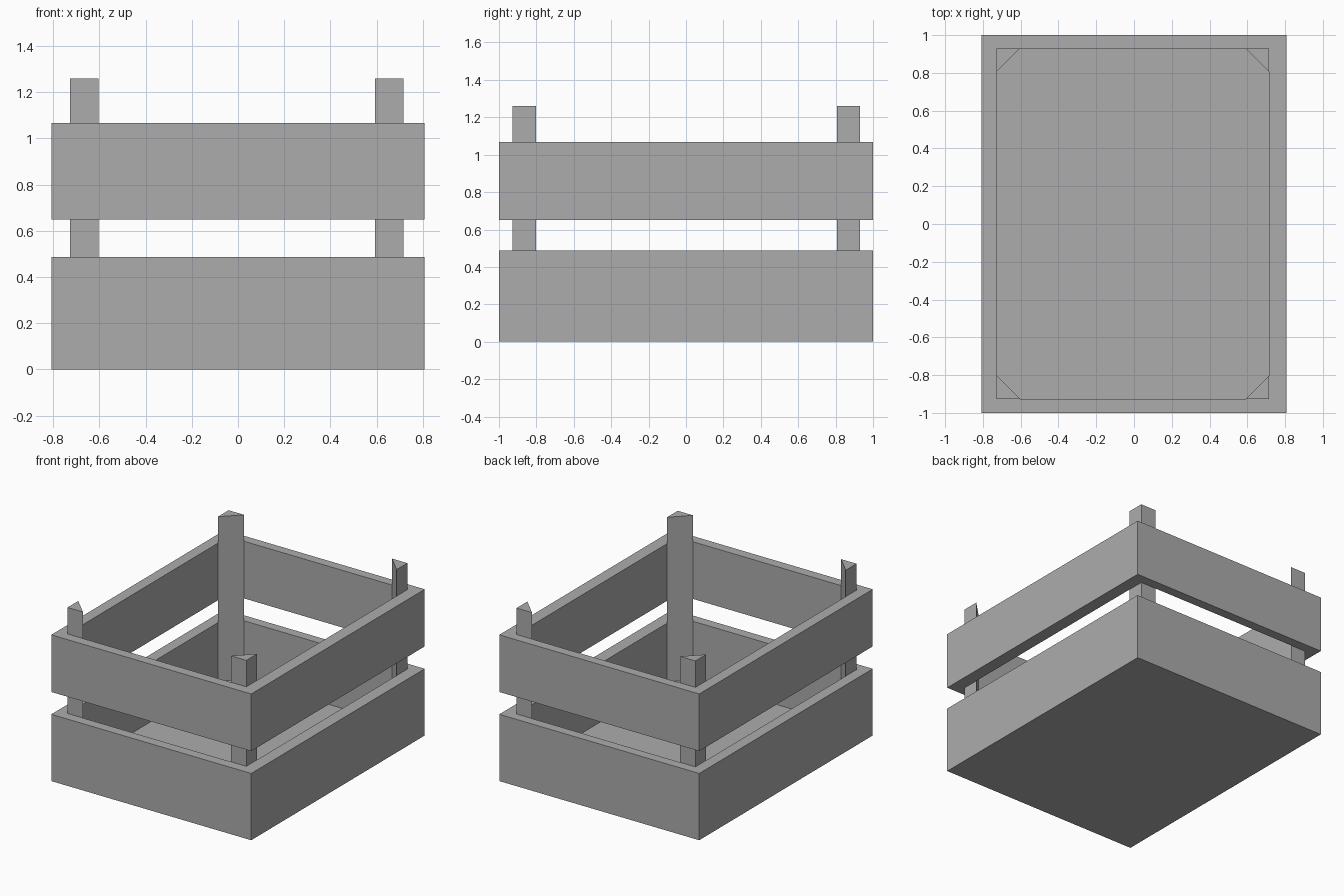
import bpy
import bmesh

cube = bpy.data.objects.get("Cube")
if cube:
    bpy.data.objects.remove(cube, do_unlink=True)

SHADE = (0.415, 0.415, 0.415, 1)
grey = bpy.data.materials.new("mid_grey")
grey.use_nodes = True
grey.diffuse_color = SHADE
grey.node_tree.nodes["Principled BSDF"].inputs["Base Color"].default_value = SHADE

# Outer and inner outlines of the crate
OX, OY = 0.807, 1.0
LEFT, RIGHT, FRONT, BACK = -0.727, 0.716, -0.927, 0.93
FLOOR = 0.06


def finish(name, bm):
    bmesh.ops.recalc_face_normals(bm, faces=bm.faces)
    mesh = bpy.data.meshes.new(name)
    bm.to_mesh(mesh)
    bm.free()
    mesh.materials.append(grey)
    obj = bpy.data.objects.new(name, mesh)
    bpy.context.collection.objects.link(obj)


def rectangle(bm, x0, x1, y0, y1, z):
    return [bm.verts.new((x, y, z)) for x, y in ((x0, y0), (x1, y0), (x1, y1), (x0, y1))]


def band(name, bottom, top, floor=None):
    """Rectangular wall band; with a floor height it becomes an open tray."""
    bm = bmesh.new()
    inner_low = bottom if floor is None else floor
    loops = [rectangle(bm, -OX, OX, -OY, OY, bottom),
             rectangle(bm, -OX, OX, -OY, OY, top),
             rectangle(bm, LEFT, RIGHT, FRONT, BACK, top),
             rectangle(bm, LEFT, RIGHT, FRONT, BACK, inner_low)]
    pairs = list(zip(loops, loops[1:]))
    if floor is None:
        pairs.append((loops[3], loops[0]))
    else:
        bm.faces.new(loops[0])
        bm.faces.new(loops[3])
    for a, b in pairs:
        for i in range(4):
            j = (i + 1) % 4
            bm.faces.new((a[i], a[j], b[j], b[i]))
    finish(name, bm)


def corner_post(name, x, y, top=1.26, leg=0.124):
    """Triangular post whose right angle sits in an inner corner."""
    bm = bmesh.new()
    sx, sy = (1 if x > 0 else -1), (1 if y > 0 else -1)
    outline = ((x, y), (x - sx * leg, y), (x, y - sy * leg))
    base = bm.faces.new([bm.verts.new((px, py, FLOOR)) for px, py in outline])
    grown = bmesh.ops.extrude_face_region(bm, geom=[base], use_keep_orig=True)
    verts = [g for g in grown["geom"] if isinstance(g, bmesh.types.BMVert)]
    bmesh.ops.translate(bm, verts=verts, vec=(0, 0, top - FLOOR))
    finish(name, bm)


# Lower tray and upper wall band
band("lower_tray", 0, 0.487, FLOOR)
band("upper_band", 0.65, 1.067)

# Corner posts
for x, side in ((LEFT, "right"), (RIGHT, "left")):
    for y, end in ((FRONT, "front"), (BACK, "back")):
        corner_post(f"{end}_{side}_post", x, y)
